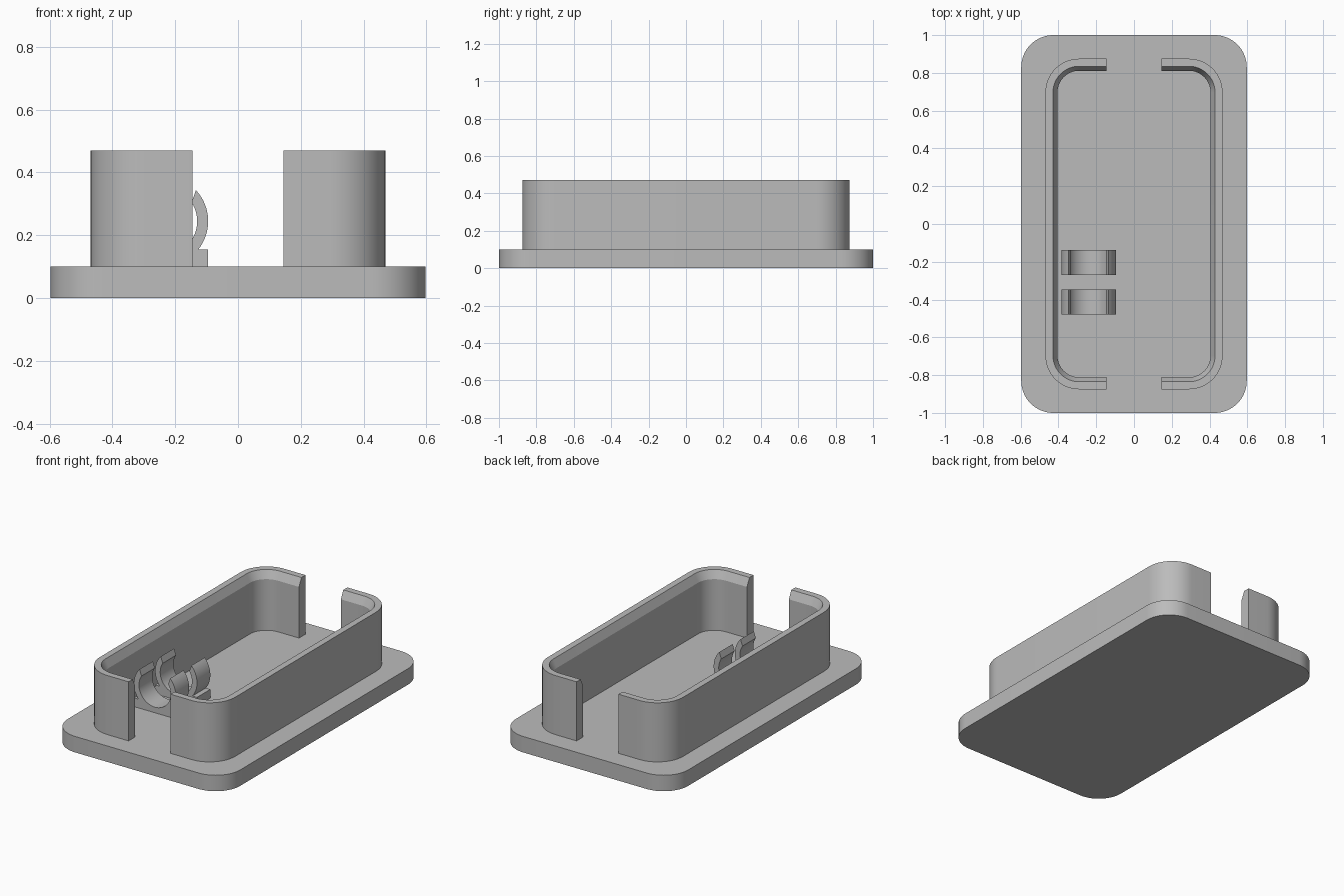
import bpy, bmesh, math

if "Cube" in bpy.data.objects:
    bpy.data.objects.remove(bpy.data.objects["Cube"])

grey = bpy.data.materials.new("plain grey")
grey.diffuse_color = (0.5, 0.5, 0.5, 1)
grey.use_nodes = True
grey.node_tree.nodes["Principled BSDF"].inputs["Base Color"].default_value = grey.diffuse_color


def finish(name, bm):
    bmesh.ops.recalc_face_normals(bm, faces=bm.faces)
    me = bpy.data.meshes.new(name)
    bm.to_mesh(me)
    bm.free()
    ob = bpy.data.objects.new(name, me)
    bpy.context.collection.objects.link(ob)
    me.materials.append(grey)
    bpy.ops.object.select_all(action='DESELECT')
    ob.select_set(True)
    bpy.context.view_layer.objects.active = ob
    bpy.ops.object.shade_smooth_by_angle(angle=math.radians(25))
    return ob


def arc(cx, cy, r, a0, a1, n=16):
    """Points on an arc, angles in degrees."""
    return [(cx + r * math.cos(math.radians(a0 + (a1 - a0) * i / n)),
             cy + r * math.sin(math.radians(a0 + (a1 - a0) * i / n)))
            for i in range(n + 1)]


def prism(name, points, direction):
    bm = bmesh.new()
    face = bm.faces.new([bm.verts.new(p) for p in points])
    ext = bmesh.ops.extrude_face_region(bm, geom=[face], use_keep_orig=True)
    verts = [g for g in ext["geom"] if isinstance(g, bmesh.types.BMVert)]
    bmesh.ops.translate(bm, verts=verts, vec=direction)
    return finish(name, bm)


# Base plate with rounded corners
BASE_X, BASE_Y, BASE_R, BASE_H = 0.597, 1.0, 0.17, 0.1
outline = []
for sx, sy, start in ((1, 1, 0), (-1, 1, 90), (-1, -1, 180), (1, -1, 270)):
    outline += arc(sx * (BASE_X - BASE_R), sy * (BASE_Y - BASE_R),
                   BASE_R, start, start + 90)
prism("base_plate", [(x, y, 0) for x, y in outline], (0, 0, BASE_H))

# Two C-shaped walls with a bevelled inner rim
WALL_X, WALL_Y, WALL_R, GAP, TOP = 0.469, 0.875, 0.178, 0.145, 0.47
section = [(0, BASE_H), (0, TOP), (0.04, TOP), (0.064, TOP - 0.05), (0.064, BASE_H)]


def wall_path(inset):
    cx, cy, r = WALL_X - WALL_R, WALL_Y - WALL_R, WALL_R - inset
    return ([(GAP, -WALL_Y + inset)] + arc(cx, -cy, r, -90, 0)
            + arc(cx, cy, r, 0, 90) + [(GAP, WALL_Y - inset)])


for side, name in ((-1, "left_wall"), (1, "right_wall")):
    bm = bmesh.new()
    rails = [[bm.verts.new((side * x, y, z)) for x, y in wall_path(inset)]
             for inset, z in section]
    for k, a in enumerate(rails):
        b = rails[(k + 1) % len(rails)]
        for i in range(len(a) - 1):
            bm.faces.new((a[i], a[i + 1], b[i + 1], b[i]))
    for end in (0, -1):
        bm.faces.new([r[end] for r in rails])
    finish(name, bm)

# Pair of open ring clips, each on a low foot
CX, CZ, R_OUT, R_IN, FOOT = -0.24, 0.245, 0.145, 0.11, 0.155
low = math.degrees(math.asin((FOOT - CZ) / R_OUT))
profile = ([(CX + R_OUT, BASE_H), (CX + R_OUT, FOOT)]
           + arc(CX, CZ, R_OUT, low, 43)
           + arc(CX, CZ, R_IN, 33, -213, 40)
           + arc(CX, CZ, R_OUT, 137, 180 - low)
           + [(CX - R_OUT, FOOT), (CX - R_OUT, BASE_H)])
for name, y in (("rear_clip", -0.27), ("front_clip", -0.48)):
    prism(name, [(x, y, z) for x, z in profile], (0, 0.132, 0))
